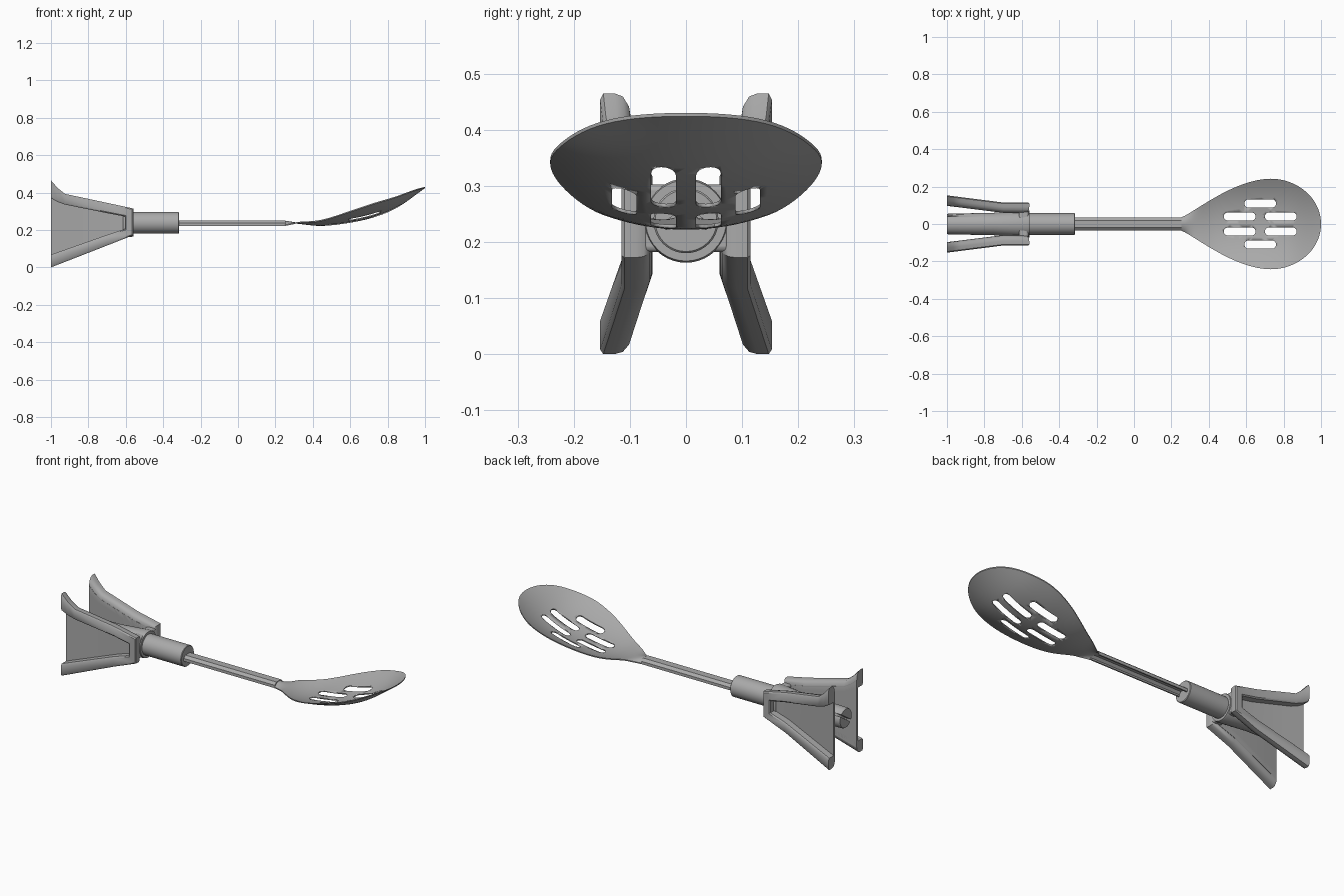
import bpy, bmesh, math
from mathutils import Matrix

if "Cube" in bpy.data.objects:
    bpy.data.objects.remove(bpy.data.objects["Cube"])

grey = bpy.data.materials.new("satin_grey")
grey.use_nodes = True
colour = (0.4, 0.4, 0.4, 1)
grey.diffuse_color = colour
grey.node_tree.nodes["Principled BSDF"].inputs["Base Color"].default_value = colour

AXIS_Z = 0.238


def finish(name, bm, angle=35):
    bmesh.ops.recalc_face_normals(bm, faces=bm.faces)
    mesh = bpy.data.meshes.new(name)
    bm.to_mesh(mesh)
    bm.free()
    mesh.materials.append(grey)
    obj = bpy.data.objects.new(name, mesh)
    bpy.context.collection.objects.link(obj)
    bpy.ops.object.select_all(action='DESELECT')
    obj.select_set(True)
    bpy.context.view_layer.objects.active = obj
    bpy.ops.object.shade_smooth_by_angle(angle=math.radians(angle))
    return obj


def add_loft(bm, rings):
    """Skin closed rings of equal length and cap both ends."""
    rows = [[bm.verts.new(p) for p in ring] for ring in rings]
    n = len(rows[0])
    for a, b in zip(rows, rows[1:]):
        for i in range(n):
            j = (i + 1) % n
            bm.faces.new((a[i], a[j], b[j], b[i]))
    bm.faces.new(rows[0])
    bm.faces.new(rows[-1])


def loft(name, rings, angle=35):
    bm = bmesh.new()
    add_loft(bm, rings)
    return finish(name, bm, angle)


def modify(obj, kind, **settings):
    mod = obj.modifiers.new(kind.title(), kind)
    for key, value in settings.items():
        setattr(mod, key, value)


def disc(x, r, n=40):
    return [(x, r * math.cos(2 * math.pi * i / n),
             AXIS_Z + r * math.sin(2 * math.pi * i / n)) for i in range(n)]


def curve_z(x, pts):
    """Smooth interpolation through (x, z) points."""
    i = max(k for k in range(len(pts) - 1) if pts[k][0] <= x or k == 0)

    def slope(k):
        a, b = pts[max(k - 1, 0)], pts[min(k + 1, len(pts) - 1)]
        return (b[1] - a[1]) / (b[0] - a[0])
    (x0, z0), (x1, z1) = pts[i], pts[i + 1]
    h = x1 - x0
    t = (x - x0) / h
    return (z0 * (1 + 2 * t) * (1 - t) ** 2 + z1 * t * t * (3 - 2 * t)
            + h * t * (1 - t) * (slope(i) * (1 - t) - slope(i + 1) * t))


# Spoon blade: dished sheet lofted along its length
SPINE = [(.25, .25), (.33, .238), (.45, .228), (.6, .245), (.73, .275), (.85, .325), (1, .43)]


def half_width(x):
    if x > .73:
        return max(.005, .242 * math.sqrt(max(0, 1 - ((x - .73) / .27) ** 2)))
    s = (.73 - x) / .48
    return .034 + .208 * max(0, 1 - s ** 1.8) ** 1.2


def blade_ring(x, across=20, thick=.006):
    w = half_width(x)
    neck = max(0, 1 - (x - .25) / .08)
    top = []
    for i in range(across + 1):
        u = 2 * i / across - 1
        y = u * w
        top.append((x, y, curve_z(x, SPINE) + 1.2 * y * y - .024 * neck * u * u))
    return top + [(x, y, z - thick) for x, y, z in reversed(top)]


stations = [.25 + .48 * i / 20 for i in range(20)]
stations += [.73 + .27 * math.sin(math.pi / 2 * i / 20) for i in range(21)]
blade = loft("spoon_blade", [blade_ring(x) for x in stations])

# Stadium slots cut through the blade
bm = bmesh.new()
slot_r = .022
for side in (-1, 1):
    for x0, x1, y in ((.48, .65, .04), (.70, .87, .04), (.59, .76, .11)):
        outline = []
        for k in range(20):
            a = math.pi * (k % 10) / 9 + (math.pi / 2 if k < 10 else -math.pi / 2)
            cx = x0 + slot_r if k < 10 else x1 - slot_r
            outline.append((cx + slot_r * math.cos(a), side * y + slot_r * math.sin(a)))
        add_loft(bm, [[(px, py, z) for px, py in outline] for z in (.1, .6)])
slots = finish("slot_cutter", bm)
slots.hide_render = True
slots.hide_set(True)
modify(blade, 'BOOLEAN', object=slots, operation='DIFFERENCE', solver='EXACT')

# Handle: folded channel, open underneath
outer = [(-.035, .222), (-.035, .238), (-.02, .251), (.02, .251), (.035, .238), (.035, .222)]
inner = [(y * .78, z - .007 if z > .23 else z) for y, z in reversed(outer)]
loft("handle", [[(x, y, z) for y, z in outer + inner] for x in (-.5, .255)])

# Collar and the tapering hub behind it
loft("collar", [disc(-.58, .058), disc(-.318, .058), disc(-.315, .055)])
hub = loft("hub", [disc(-1, .052), disc(-.995, .055), disc(-.75, .06), disc(-.57, .075), disc(-.56, .072)])

# Screw slot in the rear end of the hub
bm = bmesh.new()
bmesh.ops.create_cube(bm, size=1, matrix=Matrix.Translation((-1, 0, AXIS_Z))
                      @ Matrix.Rotation(.6, 4, 'X') @ Matrix.Diagonal((.05, .2, .012, 1)))
groove = finish("groove_cutter", bm)
groove.hide_render = True
groove.hide_set(True)
modify(hub, 'BOOLEAN', object=groove, operation='DIFFERENCE', solver='EXACT')


# Bracket wings: flared channel with a thin web, mirrored side to side
def flare(x):
    return max(0, (-.7 - x) / .3)


def y_in(x):
    return .06 + .037 * flare(x)


def y_out(x):
    return .115 + .038 * flare(x)


# Each row: outer x, outer z, inner x, inner z
RIM = [(-1, .465, -1, .37), (-.965, .425, -.965, .35), (-.925, .393, -.925, .336),
       (-.7, .345, -.7, .29), (-.56, .315, -.605, .272), (-.56, .172, -.605, .205),
       (-.7, .117, -.7, .174), (-1, 0, -1, .068)]


def rim_ring(xo, zo, xi, zi):
    # (share from outer to inner edge, share from inner to outer side)
    section = [(1, 0), (.55, 0), (.25, .08), (.06, .28), (0, .55),
               (0, .9), (.12, 1), (.88, 1), (1, .9)]
    ring = []
    for t, s in section:
        x = xo + (xi - xo) * t
        ring.append((x, y_in(x) + (y_out(x) - y_in(x)) * s, zo + (zi - zo) * t))
    return ring


def web_ring(x, top, bottom):
    y = y_in(x)
    return [(x, y, bottom), (x, y + .012, bottom), (x, y + .012, top), (x, y, top)]


web = []
for xo, zo, xi, zi in RIM[:5]:
    x = (xo + xi) / 2
    web.append(web_ring(x, (zo + zi) / 2, .034 + (x + 1) * .36))
for part in (loft("wing_flange", [rim_ring(*row) for row in RIM], 40), loft("wing_web", web)):
    modify(part, 'MIRROR', use_axis=(False, True, False))

# Front wall tying the wings to the hub
bm = bmesh.new()
bmesh.ops.create_cube(bm, size=1, matrix=Matrix.Translation((-.59, 0, .242))
                      @ Matrix.Diagonal((.05, .16, .12, 1)))
wall = finish("bracket_wall", bm)
modify(wall, 'BEVEL', width=.01, segments=3)
